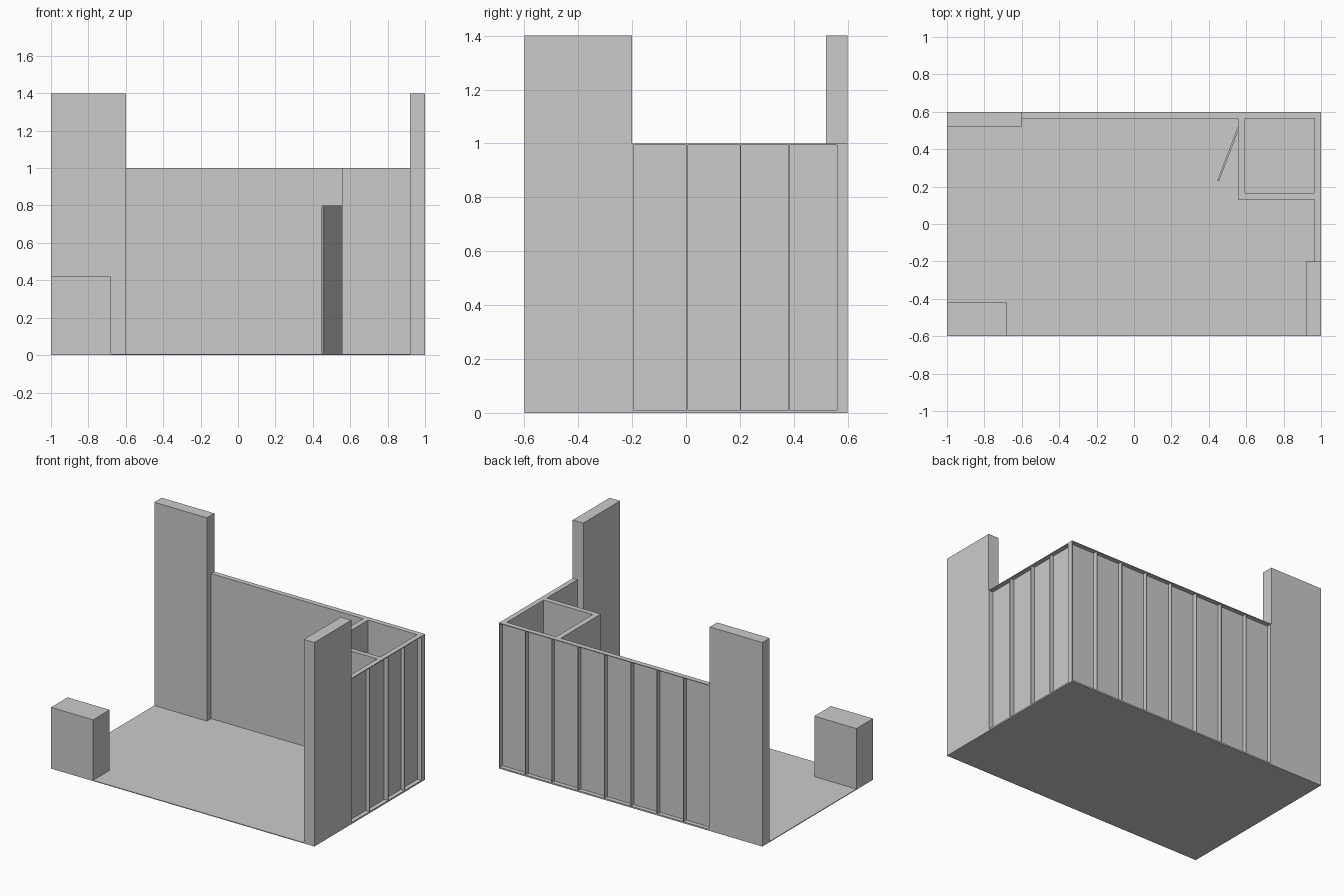
import bpy, bmesh, math
from mathutils import Matrix, Vector

if "Cube" in bpy.data.objects:
    bpy.data.objects.remove(bpy.data.objects["Cube"])


def boxes(name, spans):
    """One object made of axis-aligned boxes given as (x0, x1, y0, y1, z0, z1)."""
    bm = bmesh.new()
    for x0, x1, y0, y1, z0, z1 in spans:
        m = Matrix.Translation(((x0 + x1) / 2, (y0 + y1) / 2, (z0 + z1) / 2))
        m = m @ Matrix.Diagonal((x1 - x0, y1 - y0, z1 - z0, 1))
        bmesh.ops.create_cube(bm, size=1, matrix=m)
    mesh = bpy.data.meshes.new(name)
    bm.to_mesh(mesh)
    bm.free()
    ob = bpy.data.objects.new(name, mesh)
    bpy.context.collection.objects.link(ob)
    return ob


POST, SKIN, WALL, H = 0.005, 0.005, 0.035, 1.0


def frame(a, b, posts):
    """Rails and posts of a framed wall as (along0, along1, z0, z1)."""
    parts = [(a, b, 0, 0.01), (a, b, H - POST, H)]
    return parts + [(p, p + POST, 0.01, H - POST) for p in posts]


# floor, tall panels and counter
boxes("floor", [(-1, 1, -0.6, 0.6, 0, 0.005)])
boxes("tall_panel_back", [(-1, -0.6, 0.52, 0.6, 0, 1.4)])
boxes("tall_panel_right", [(0.92, 1, -0.6, -0.2, 0, 1.4)])
boxes("counter", [(-1, -0.68, -0.6, -0.42, 0, 0.42)])

# back wall: smooth inner skin, open framing outside
yi = 0.6 - WALL
back_posts = [-0.6] + [-0.6 + 0.2 * i - POST / 2 for i in range(1, 8)] + [1 - POST]
boxes("back_wall", [(-0.6, 1, yi, yi + SKIN, 0, H)] +
      [(a, b, yi + SKIN, 0.6, z0, z1) for a, b, z0, z1 in frame(-0.6, 1, back_posts)])

# right wall, framed the same way
xi = 1 - WALL
side_posts = [-0.2, 0.0, 0.2, 0.38, yi - POST]
boxes("right_wall", [(xi, xi + SKIN, -0.2, yi, 0, H)] +
      [(xi + SKIN, 1, a, b, z0, z1) for a, b, z0, z1 in frame(-0.2, yi, side_posts)])

# storage room in the corner, with a doorway in its left wall
x0, x1, y0 = 0.555, 0.593, 0.13
d0, d1, dh = 0.215, 0.53, 0.8
boxes("storage_front_wall", [(x0, xi, y0, y0 + WALL, 0, H)])
boxes("storage_side_wall", [(x0, x1, y0 + WALL, d0, 0, H),
                            (x0, x1, d1, yi, 0, H),
                            (x0, x1, d0, d1, dh, H)])

# door leaf standing ajar
hinge, tip = Vector((0.562, 0.525)), Vector((0.45, 0.23))
leaf = tip - hinge
door = boxes("door", [(0, leaf.length, -0.005, 0.005, 0.005, dh)])
door.location = (hinge.x, hinge.y, 0)
door.rotation_euler.z = math.atan2(leaf.y, leaf.x)
